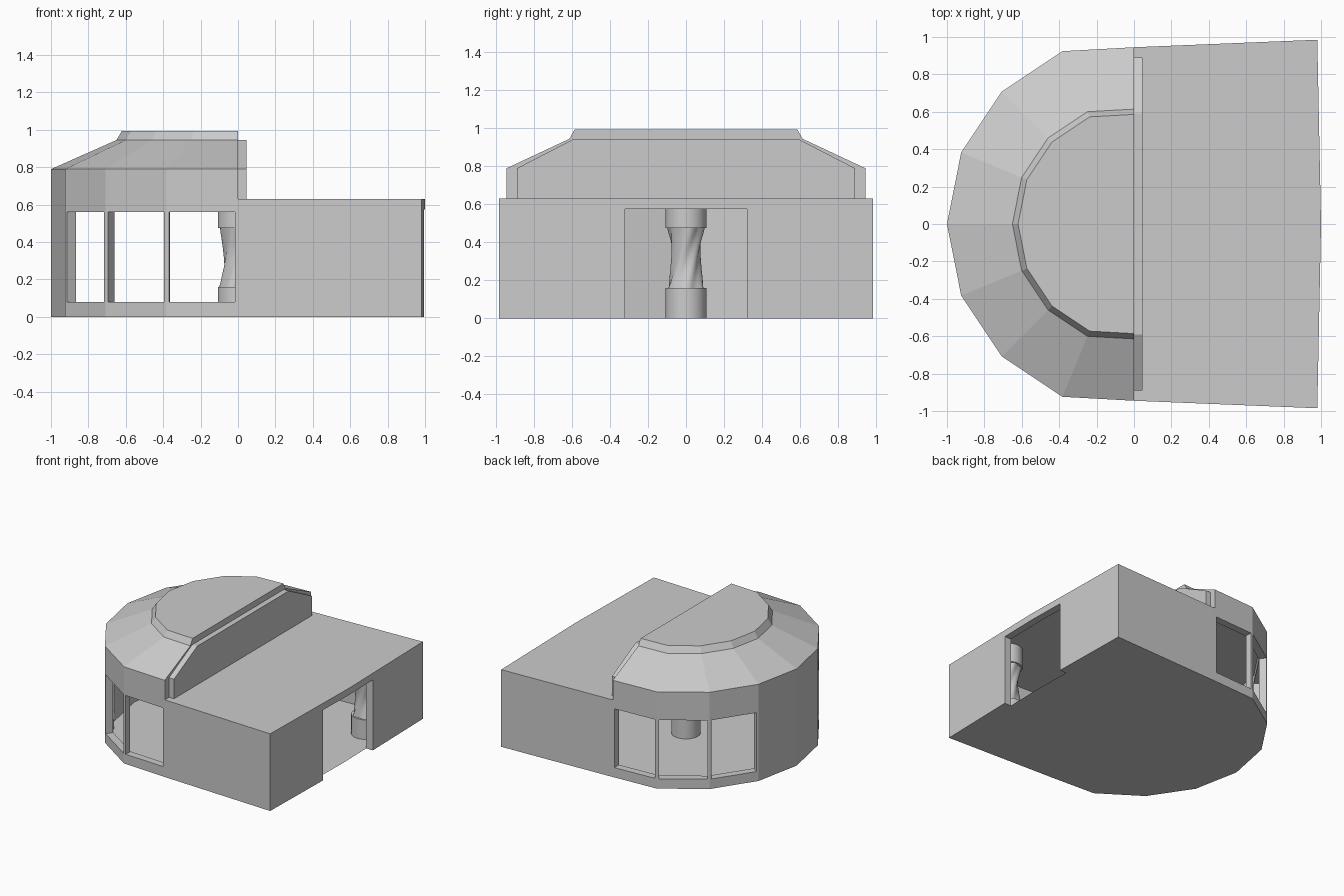
import bpy, bmesh, math
from mathutils import Vector

if "Cube" in bpy.data.objects:
    bpy.data.objects.remove(bpy.data.objects["Cube"])

WALL, EAVE = 0.06, 0.63


def loft(name, rings, caps=True, closed=False):
    """Skin a stack of equal-length rings of 3D points."""
    bm = bmesh.new()
    vs = [[bm.verts.new(p) for p in r] for r in rings]
    n = len(vs[0])
    pairs = list(zip(vs, vs[1:])) + ([(vs[-1], vs[0])] if closed else [])
    for a, b in pairs:
        for i in range(n):
            j = (i + 1) % n
            bm.faces.new((a[i], a[j], b[j], b[i]))
    if caps and not closed:
        bm.faces.new(vs[0][::-1])
        bm.faces.new(vs[-1])
    bmesh.ops.recalc_face_normals(bm, faces=bm.faces)
    me = bpy.data.meshes.new(name)
    bm.to_mesh(me)
    bm.free()
    ob = bpy.data.objects.new(name, me)
    bpy.context.collection.objects.link(ob)
    return ob


def sheet(name, pts, z, up):
    bm = bmesh.new()
    f = bm.faces.new([bm.verts.new((x, y, z)) for x, y in pts])
    f.normal_update()
    if (f.normal.z > 0) != up:
        f.normal_flip()
    me = bpy.data.meshes.new(name)
    bm.to_mesh(me)
    bm.free()
    bpy.context.collection.objects.link(bpy.data.objects.new(name, me))


def inset(pts, d):
    """Mitred inward offset of a counter-clockwise polygon."""
    out = []
    for i, p in enumerate(pts):
        p = Vector(p)
        e1 = (p - Vector(pts[i - 1])).normalized()
        e2 = (Vector(pts[(i + 1) % len(pts)]) - p).normalized()
        n1, n2 = Vector((-e1.y, e1.x)), Vector((-e2.y, e2.x))
        out.append(tuple(p + (n1 + n2) * d / (1 + n1.dot(n2))))
    return out


def at(pts, z, s=1.0):
    return [(x * s, y * s, z) for x, y in pts]


def cut(target, p, q, margin, z0, z1):
    """Cut an opening through the wall panel running from p to q."""
    p, q = Vector(p), Vector(q)
    e = (q - p).normalized()
    n = Vector((-e.y, e.x)) * 0.1
    a, b = p + e * margin, q - e * margin
    quad = [a - n, b - n, b + n, a + n]
    c = loft("cutter", [at(quad, z0), at(quad, z1)])
    c.hide_render = True
    m = target.modifiers.new("opening", 'BOOLEAN')
    m.operation, m.solver, m.object = 'DIFFERENCE', 'EXACT', c
    bpy.context.view_layer.objects.active = target
    bpy.ops.object.modifier_apply(modifier=m.name)
    bpy.data.objects.remove(c)


# Footprint: half of a 16-gon, flaring into a square front hall
bow = [(0, 0.945)] + [(math.cos(a), math.sin(a)) for a in
                      (math.radians(112.5 + 22.5 * i) for i in range(7))] + [(0, -0.945)]
plan = [(1.0, 0), (0.98, 0.985)] + bow + [(0.98, -0.985)]
inner = inset(plan, WALL)

# Hollow walls
walls = loft("walls", [at(plan, 0), at(plan, EAVE), at(inner, EAVE), at(inner, 0)], closed=True)

# Three windows on each side of the bow
for i in (0, 1, 2, 5, 6, 7):
    cut(walls, bow[i], bow[i + 1], 0.015, 0.08, 0.56)

# Doorway in the flat end
cut(walls, (0.98, -0.32), (0.98, 0.32), 0, -0.1, 0.575)

# Floor and flat roof
sheet("floor", inner, 0, False)
sheet("flat_roof", inner, EAVE, True)

# Raised faceted roof over the bow
loft("bow_roof", [at(bow, EAVE), at(bow, 0.79), at(bow, 0.945, 0.65), at(bow, 0.995, 0.62)])

# Thin panel against the flat face of the raised roof
half = [(0.89, EAVE), (0.89, 0.79), (0.59, 0.945)]
prof = half + [(-y, z) for y, z in reversed(half)]
loft("roof_panel", [[(x, y, z) for y, z in prof] for x in (0, 0.045)])


# Twisted columns: plain drum ends, fluted waisted shaft
def column(name, cx, cy, sides=32, steps=10):
    def ring(z, radius):
        return [(cx + radius(a) * math.cos(a), cy + radius(a) * math.sin(a), z)
                for a in (2 * math.pi * k / sides for k in range(sides))]

    rings = [ring(0, lambda a: 0.108), ring(0.16, lambda a: 0.108)]
    for s in range(steps + 1):
        t = s / steps
        r = 0.094 - 0.02 * math.sin(math.pi * t)
        rings.append(ring(0.16 + 0.315 * t,
                          lambda a: r * (1 + 0.07 * math.cos(6 * (a - 1.4 * t)))))
    rings += [ring(0.475, lambda a: 0.108), ring(EAVE, lambda a: 0.108)]
    ob = loft(name, rings)
    bpy.ops.object.select_all(action='DESELECT')
    ob.select_set(True)
    bpy.context.view_layer.objects.active = ob
    bpy.ops.object.shade_smooth_by_angle(angle=math.radians(35))


column("centre_column", 0, 0)
for side, y in (("front", -0.535), ("back", 0.535)):
    column(side + "_column", 0.78, y)
